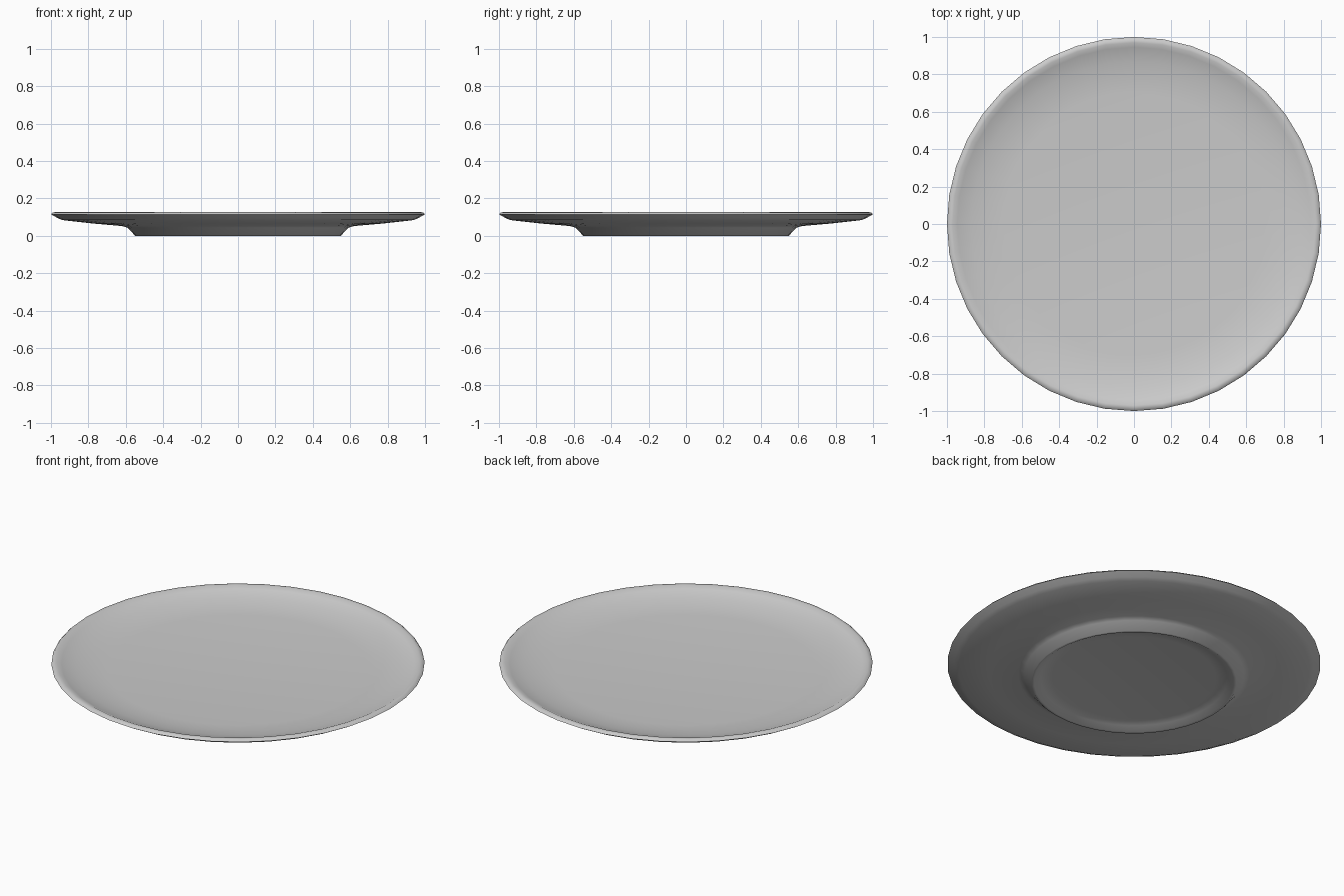
import bpy, bmesh, math

if "Cube" in bpy.data.objects:
    bpy.data.objects.remove(bpy.data.objects["Cube"])

SIDES = 40

# Half section (radius, height): underside, foot ring, outer wall, lip, inner dish
profile = [
    (0.0, 0.03), (0.44, 0.028), (0.50, 0.02), (0.535, 0.0), (0.55, 0.0),
    (0.59, 0.043), (0.62, 0.052), (0.78, 0.066), (0.94, 0.084),
    (0.965, 0.095), (1.0, 0.115), (0.99, 0.125), (0.97, 0.127),
    (0.945, 0.115), (0.87, 0.096), (0.79, 0.082), (0.70, 0.075), (0.0, 0.07),
]


def lathe(name, points, sides):
    bm = bmesh.new()
    verts = [bm.verts.new((0, -r, z)) for r, z in points]
    edges = [bm.edges.new(pair) for pair in zip(verts, verts[1:])]
    bmesh.ops.spin(bm, geom=verts + edges, cent=(0, 0, 0), axis=(0, 0, 1),
                   angle=math.tau, steps=sides, use_merge=False)
    bmesh.ops.remove_doubles(bm, verts=bm.verts, dist=0.0005)
    bmesh.ops.recalc_face_normals(bm, faces=bm.faces)
    mesh = bpy.data.meshes.new(name)
    bm.to_mesh(mesh)
    bm.free()
    obj = bpy.data.objects.new(name, mesh)
    bpy.context.collection.objects.link(obj)
    return obj


# Plate with foot ring
plate = lathe("plate", profile, SIDES)
bpy.context.view_layer.objects.active = plate
plate.select_set(True)
bpy.ops.object.shade_smooth_by_angle(angle=math.radians(60))
